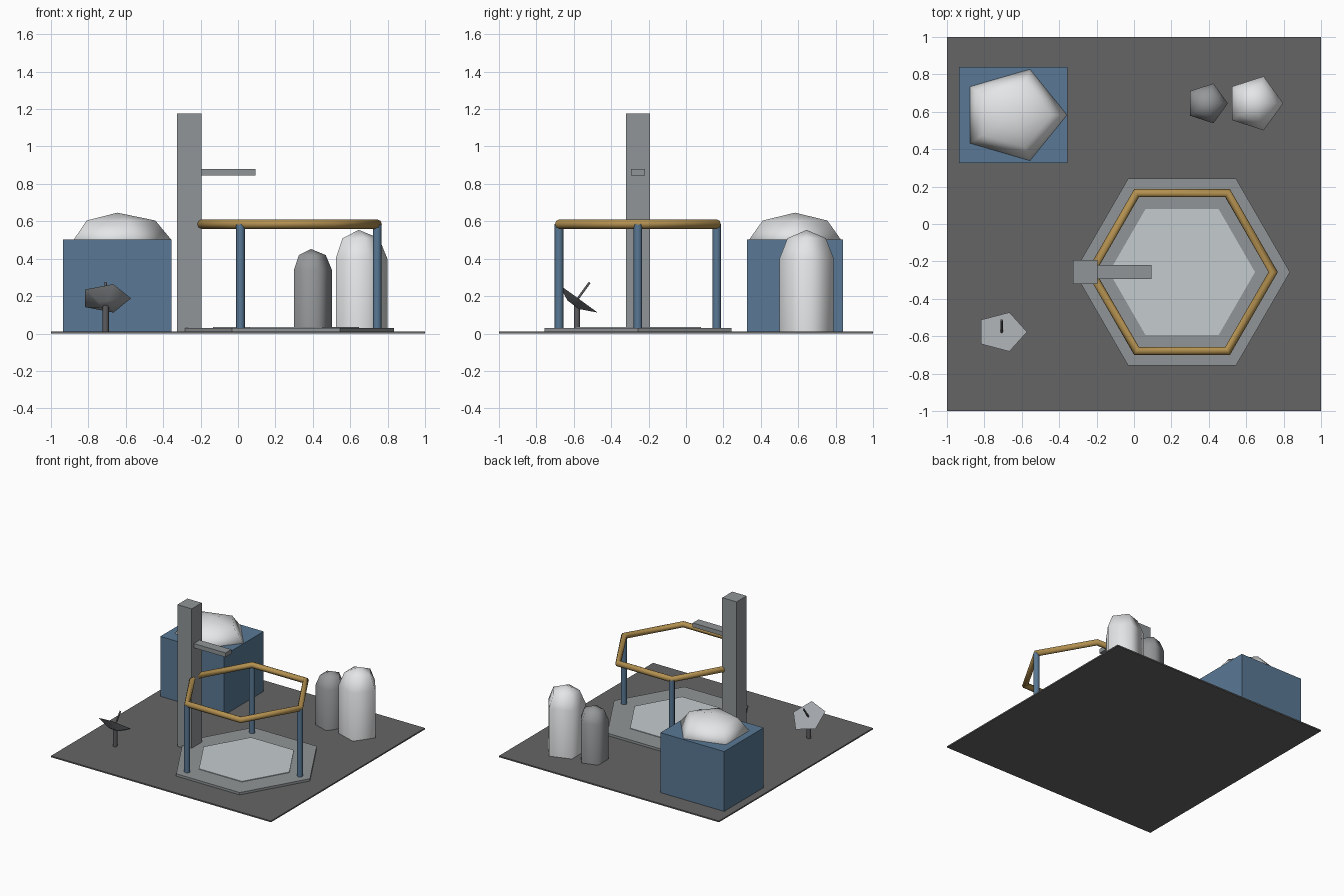
import bpy, bmesh
from math import sin, cos, pi, radians
from mathutils import Matrix, Vector

if "Cube" in bpy.data.objects:
    bpy.data.objects.remove(bpy.data.objects["Cube"])


def material(name, r, g, b):
    m = bpy.data.materials.new(name)
    m.use_nodes = True
    m.diffuse_color = (r, g, b, 1)
    m.node_tree.nodes["Principled BSDF"].inputs["Base Color"].default_value = (r, g, b, 1)
    return m


ground_grey = material("ground grey", 0.13, 0.13, 0.13)
pad_grey = material("concrete grey", 0.28, 0.30, 0.31)
plate_grey = material("pale concrete", 0.56, 0.60, 0.62)
steel_blue = material("steel blue", 0.10, 0.19, 0.30)
brass = material("brass", 0.45, 0.28, 0.08)
white = material("off white", 0.80, 0.81, 0.82)
tank_grey = material("tank grey", 0.30, 0.31, 0.32)
dish_grey = material("dish grey", 0.36, 0.38, 0.40)
dark_metal = material("dark metal", 0.11, 0.11, 0.12)


def finish(name, bm, mat, smooth=False):
    bmesh.ops.recalc_face_normals(bm, faces=bm.faces)
    mesh = bpy.data.meshes.new(name)
    bm.to_mesh(mesh)
    bm.free()
    mesh.materials.append(mat)
    ob = bpy.data.objects.new(name, mesh)
    bpy.context.collection.objects.link(ob)
    if smooth:
        bpy.ops.object.select_all(action='DESELECT')
        ob.select_set(True)
        bpy.context.view_layer.objects.active = ob
        bpy.ops.object.shade_smooth_by_angle(angle=radians(80))
    return ob


def box(name, lo, hi, mat):
    lo, hi = Vector(lo), Vector(hi)
    bm = bmesh.new()
    bmesh.ops.create_cube(bm, size=1, matrix=Matrix.Translation((lo + hi) / 2)
                          @ Matrix.Diagonal(hi - lo).to_4x4())
    return finish(name, bm, mat)


def lathe(name, profile, sides, loc, mat, smooth=True, closed=False, scale=(1, 1, 1), tilt=0):
    """Turn a (radius, height) profile around z; the first corner points to +x."""
    bm = bmesh.new()
    rings = [[bm.verts.new((r * cos(a), r * sin(a), z)) for r, z in profile]
             for a in (2 * pi * i / sides for i in range(sides))]
    n = len(profile)
    for i in range(sides):
        a, b = rings[i], rings[(i + 1) % sides]
        for j in range(n if closed else n - 1):
            k = (j + 1) % n
            bm.faces.new((a[j], b[j], b[k], a[k]))
    if not closed:
        for j in (0, -1):
            if profile[j][0] > 1e-4:
                bm.faces.new([ring[j] for ring in rings])
    bmesh.ops.remove_doubles(bm, verts=bm.verts, dist=1e-5)
    ob = finish(name, bm, mat, smooth)
    ob.location, ob.scale = loc, scale
    ob.rotation_euler.x = tilt
    return ob


def rod(name, radius, z0, z1, sides, loc, mat, **kw):
    return lathe(name, [(radius, z0), (radius, z1)], sides, loc, mat, **kw)


def arc(start, end, steps, radius=1, x=0, z=0):
    angles = (start + (end - start) * i / steps for i in range(steps + 1))
    return [(x + radius * cos(a), z + radius * sin(a)) for a in angles]


# Ground slab
FLOOR = 0.011
box("ground", (-1, -1, 0), (1, 1, FLOOR), ground_grey)

# Hexagonal pad with pale centre plate
PX, PY = 0.257, -0.257
rod("pad", 0.577, FLOOR, 0.03, 6, (PX, PY, 0), pad_grey, smooth=False)
rod("pad_plate", 0.39, 0.03, 0.035, 6, (PX, PY, 0), plate_grey, smooth=False)

# Raised ring on three posts
RING, RING_Z = 0.487, 0.585
lathe("ring", arc(0, 2 * pi, 8, 0.025, RING)[:-1], 6, (PX, PY, RING_Z), brass, closed=True)
for i in range(3):
    a = 2 * pi * i / 3
    rod(f"ring_post_{i + 1}", 0.023, 0.02, RING_Z, 8,
        (PX + RING * cos(a), PY + RING * sin(a), 0), steel_blue)

# Tower with service arm
box("tower", (-0.325, -0.322, FLOOR), (-0.195, -0.192, 1.175), pad_grey)
box("tower_arm", (-0.2, -0.295, 0.845), (0.093, -0.22, 0.88), pad_grey)

# Building with faceted dome
box("building", (-0.935, 0.327, FLOOR), (-0.355, 0.84, 0.503), steel_blue)
lathe("building_dome", arc(-pi / 2, pi / 2, 4), 5, (-0.645, 0.583, 0.503), white,
      scale=(0.287, 0.257, 0.143))

# Storage tanks with domed tops
for name, x, r, h, mat in (("large_tank", 0.646, 0.152, 0.402, white),
                           ("small_tank", 0.39, 0.112, 0.34, tank_grey)):
    lathe(name, [(r, FLOOR)] + arc(0, pi / 2, 2, r, 0, h), 5, (x, 0.645, 0), mat)

# Tilted dish, mast and feed rod
DISH, TILT = (-0.708, -0.577, 0.188), radians(-36)
rod("dish_mast", 0.017, FLOOR, 0.155, 8, (-0.708, -0.583, 0), dark_metal)
lathe("dish", [(0.04, -0.043), (0.136, 0)], 5, DISH, dish_grey, tilt=TILT)
rod("dish_feed", 0.007, -0.005, 0.105, 6, DISH, dark_metal, tilt=TILT)
